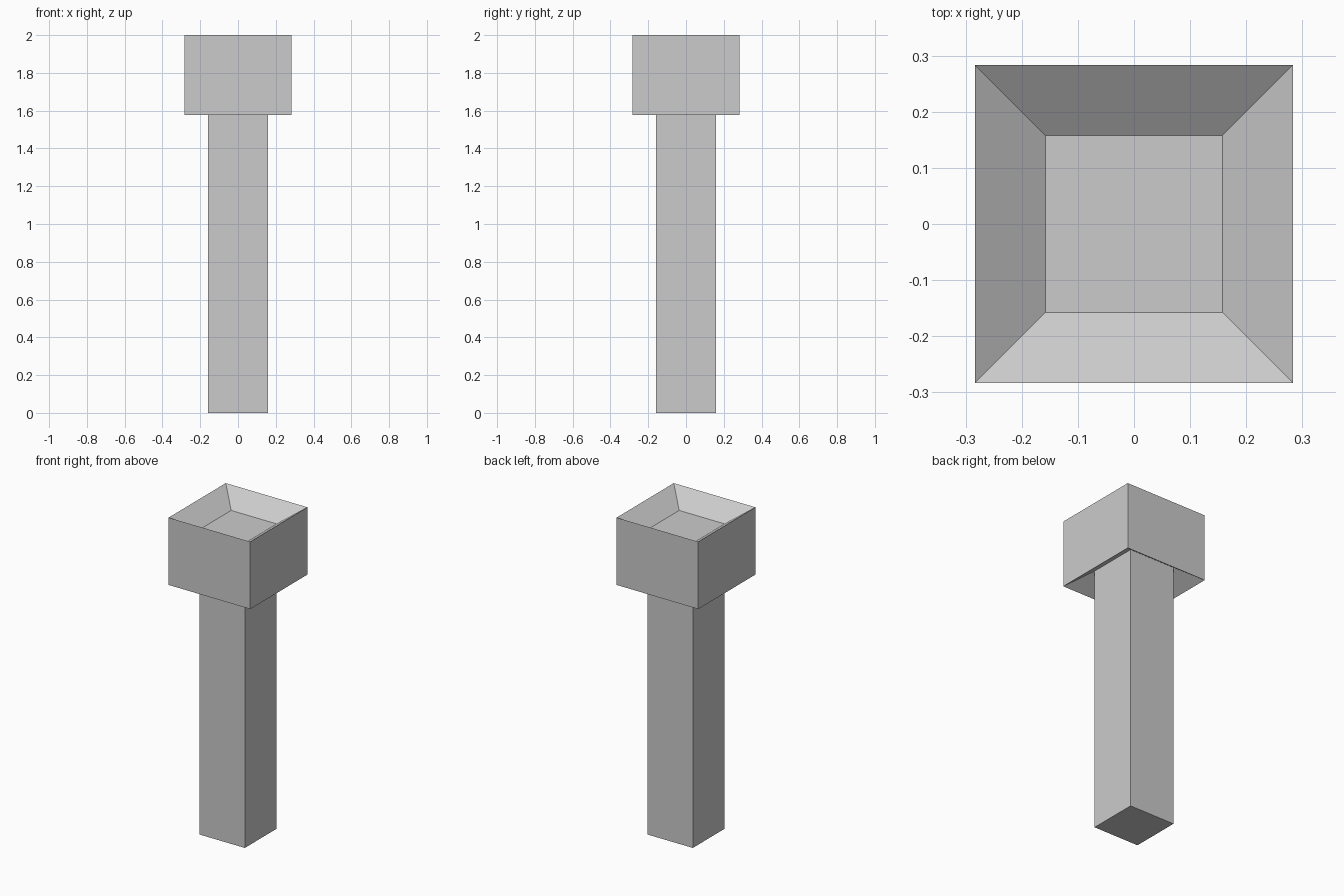
import bpy
import bmesh

if "Cube" in bpy.data.objects:
    bpy.data.objects.remove(bpy.data.objects["Cube"])


def square_loft(name, profile):
    """Skin square rings given as (half width, z), capped at both ends."""
    bm = bmesh.new()
    rings = [[bm.verts.new((sx * h, sy * h, z))
              for sx, sy in ((-1, -1), (1, -1), (1, 1), (-1, 1))]
             for h, z in profile]
    for low, high in zip(rings, rings[1:]):
        for i in range(4):
            j = (i + 1) % 4
            bm.faces.new((low[i], low[j], high[j], high[i]))
    bm.faces.new(rings[0][::-1])
    bm.faces.new(rings[-1])
    bmesh.ops.recalc_face_normals(bm, faces=bm.faces)
    mesh = bpy.data.meshes.new(name)
    bm.to_mesh(mesh)
    bm.free()
    obj = bpy.data.objects.new(name, mesh)
    bpy.context.collection.objects.link(obj)
    return obj


SHAFT, HEAD = 0.158, 0.283   # half widths
BOTTOM, TOP = 1.578, 2.0     # outer height range of the head
DEPTH = 0.09                 # slope of the hollow top and underside

# Square post flowing into a block head with a sunken top and hollow underside
square_loft("post_with_hollow_head", [
    (SHAFT, 0.0),
    (SHAFT, BOTTOM + DEPTH),
    (HEAD, BOTTOM),
    (HEAD, TOP),
    (SHAFT, TOP - DEPTH),
])
